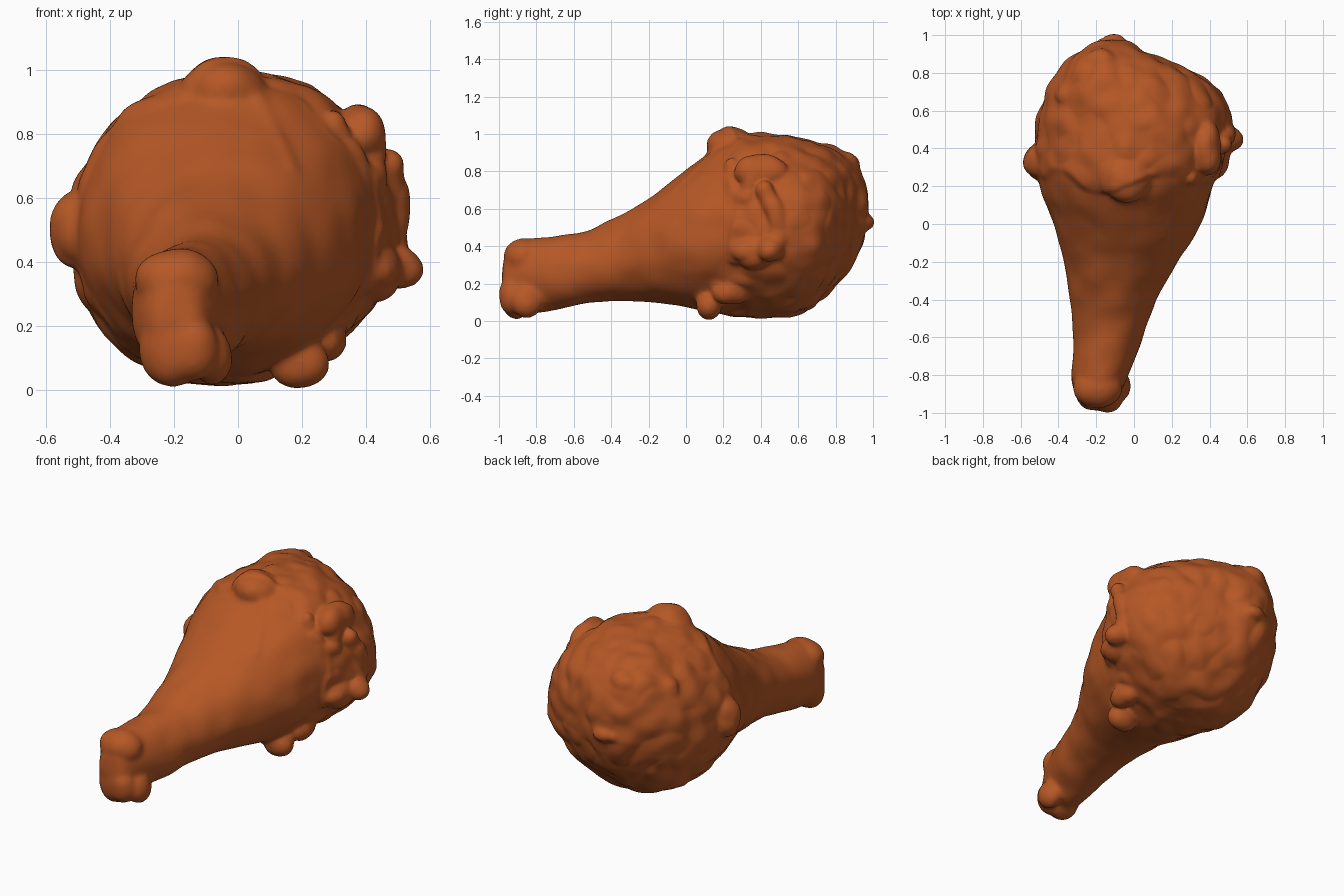
import bpy, bmesh, math
from mathutils import Vector, Matrix, noise

cube = bpy.data.objects.get("Cube")
if cube:
    bpy.data.objects.remove(cube, do_unlink=True)

# One golden brown colour
crust_brown = bpy.data.materials.new("crust_brown")
crust_brown.use_nodes = True
colour = (0.47, 0.097, 0.019, 1)
crust_brown.diffuse_color = colour
shader = crust_brown.node_tree.nodes["Principled BSDF"]
shader.inputs["Base Color"].default_value = colour
shader.inputs["Roughness"].default_value = 0.7

# Cross-sections along the leg: y, x min, x max, z min, z max, lean of top, lean of bottom
SECTIONS = [
    (-0.98, -0.26, -0.12, 0.09, 0.35, 0, 0),
    (-0.92, -0.31, -0.08, 0.05, 0.42, 0, 0),
    (-0.80, -0.34, -0.03, 0.04, 0.455, 0, 0),
    (-0.62, -0.31, 0.04, 0.08, 0.44, 0, 0),
    (-0.40, -0.34, 0.11, 0.115, 0.53, 0, 0),
    (-0.22, -0.36, 0.22, 0.11, 0.64, 0, 0),
    (0.00, -0.42, 0.36, 0.08, 0.80, 0, 0),
    (0.10, -0.46, 0.39, 0.05, 0.89, 0, 0),
    (0.21, -0.50, 0.42, 0.045, 0.96, 0.01, -0.02),
    (0.35, -0.52, 0.47, 0.025, 0.995, 0.02, -0.04),
    (0.52, -0.515, 0.515, 0.015, 0.985, 0, -0.05),
    (0.66, -0.47, 0.50, 0.06, 0.96, -0.06, -0.06),
    (0.77, -0.43, 0.39, 0.165, 0.93, -0.10, -0.05),
    (0.86, -0.345, 0.17, 0.27, 0.90, -0.08, 0),
    (0.92, -0.26, 0.02, 0.38, 0.83, -0.03, 0),
    (0.965, -0.19, -0.04, 0.50, 0.72, 0, 0),
]
SIDES = 24
SWELL = 1.012  # makes up for the rounding of subdivision

bm = bmesh.new()


def loft(sections):
    rings = []
    for y, x0, x1, z0, z1, top_lean, low_lean in sections:
        ring = []
        for i in range(SIDES):
            c = math.cos(math.tau * i / SIDES)
            s = math.sin(math.tau * i / SIDES)
            lean = (top_lean if s > 0 else low_lean) * s * s
            ring.append(bm.verts.new(((x0 + x1) / 2 + (x1 - x0) / 2 * c * SWELL + lean, y,
                                      (z0 + z1) / 2 + (z1 - z0) / 2 * s * SWELL)))
        rings.append(ring)
    for a, b in zip(rings, rings[1:]):
        for i in range(SIDES):
            j = (i + 1) % SIDES
            bm.faces.new((a[i], b[i], b[j], a[j]))
    for ring in (rings[0], rings[-1]):
        mid = sum((v.co for v in ring), Vector()) / SIDES
        centre = bm.verts.new(mid)
        for i in range(SIDES):
            pair = (ring[i], ring[(i + 1) % SIDES])
            bm.faces.new((centre, *(pair if ring is rings[0] else pair[::-1])))


def lump(centre, size):
    place = Matrix.Translation(centre) @ Matrix.Diagonal((*size, 1))
    bmesh.ops.create_icosphere(bm, subdivisions=2, radius=1.06, matrix=place)


def ridge(points, radius, steps=6):
    pts = [Vector(p) for p in points]
    for a, b in zip(pts, pts[1:]):
        for s in range(steps):
            lump(a.lerp(b, s / steps), (radius,) * 3)


loft(SECTIONS)

# Knuckles at the bone end
lump((-0.19, -0.87, 0.345), (0.135, 0.11, 0.10))
lump((-0.20, -0.90, 0.13), (0.11, 0.09, 0.12))
lump((-0.08, -0.85, 0.11), (0.06, 0.09, 0.09))
lump((-0.14, -0.93, 0.13), (0.08, 0.07, 0.10))

# Crust lumps: crown, sides, belly and back
lump((-0.04, 0.23, 0.935), (0.13, 0.12, 0.10))
lump((-0.49, 0.33, 0.50), (0.09, 0.10, 0.12))
lump((0.49, 0.45, 0.38), (0.09, 0.07, 0.06))
lump((0.43, 0.37, 0.37), (0.08, 0.13, 0.08))
lump((0.19, 0.12, 0.085), (0.09, 0.07, 0.085))
lump((0.27, 0.24, 0.16), (0.06, 0.10, 0.07))
lump((-0.12, 0.945, 0.53), (0.08, 0.055, 0.04))
lump((-0.17, 0.855, 0.84), (0.09, 0.07, 0.065))
lump((0.22, 0.77, 0.43), (0.07, 0.06, 0.05))
lump((-0.34, 0.68, 0.77), (0.08, 0.07, 0.07))
lump((0.38, 0.40, 0.80), (0.08, 0.14, 0.09))

# Folded skin ridges along the crust border
ridge([(0.05, 0.18, 0.92), (0.13, 0.03, 0.77), (0.165, -0.07, 0.665)], 0.028)
ridge([(0.30, 0.24, 0.83), (0.38, 0.25, 0.68), (0.41, 0.26, 0.50), (0.39, 0.26, 0.30)], 0.035)
ridge([(0.38, 0.26, 0.66), (0.42, 0.33, 0.66), (0.42, 0.36, 0.78)], 0.04)
ridge([(0.47, 0.42, 0.70), (0.485, 0.48, 0.57), (0.48, 0.50, 0.42)], 0.045)

bmesh.ops.recalc_face_normals(bm, faces=bm.faces)
rough = bpy.data.meshes.new("drumstick")
bm.to_mesh(rough)
bm.free()
drumstick = bpy.data.objects.new("drumstick", rough)
bpy.context.collection.objects.link(drumstick)

# Melt all parts into one skin
sub = drumstick.modifiers.new("round", "SUBSURF")
sub.levels = sub.render_levels = 2
melt = drumstick.modifiers.new("melt", "REMESH")
melt.mode = "VOXEL"
melt.voxel_size = 0.013
soft = drumstick.modifiers.new("soften", "SMOOTH")
soft.factor = 0.5
soft.iterations = 10
graph = bpy.context.evaluated_depsgraph_get()
skin = bpy.data.meshes.new_from_object(drumstick.evaluated_get(graph))
drumstick.modifiers.clear()
drumstick.data = skin


def smoothstep(lo, hi, t):
    t = min(max((t - lo) / (hi - lo), 0), 1)
    return t * t * (3 - 2 * t)


# Ragged crust step and lumpy breading; the shank stays smoother
moves = []
for v in skin.vertices:
    p = v.co
    border = 0.22 + 0.16 * noise.noise(p * 3.5)
    crust = smoothstep(border - 0.03, border + 0.03, p.y)
    bumps = 0.012 * noise.noise(p * 5) + 0.012 * noise.noise(p * 10)
    creases = 0.018 * (abs(noise.noise(p * 6 + Vector((3, 1, 2)))) - 0.2)
    shank = 0.01 * noise.noise(p * 7) + 0.002
    moves.append(v.normal * (crust * (0.008 + bumps + creases) + (1 - crust) * shank))
for v, m in zip(skin.vertices, moves):
    v.co += m

skin.materials.clear()
skin.materials.append(crust_brown)
for f in skin.polygons:
    f.use_smooth = True
    f.material_index = 0
skin.update()
